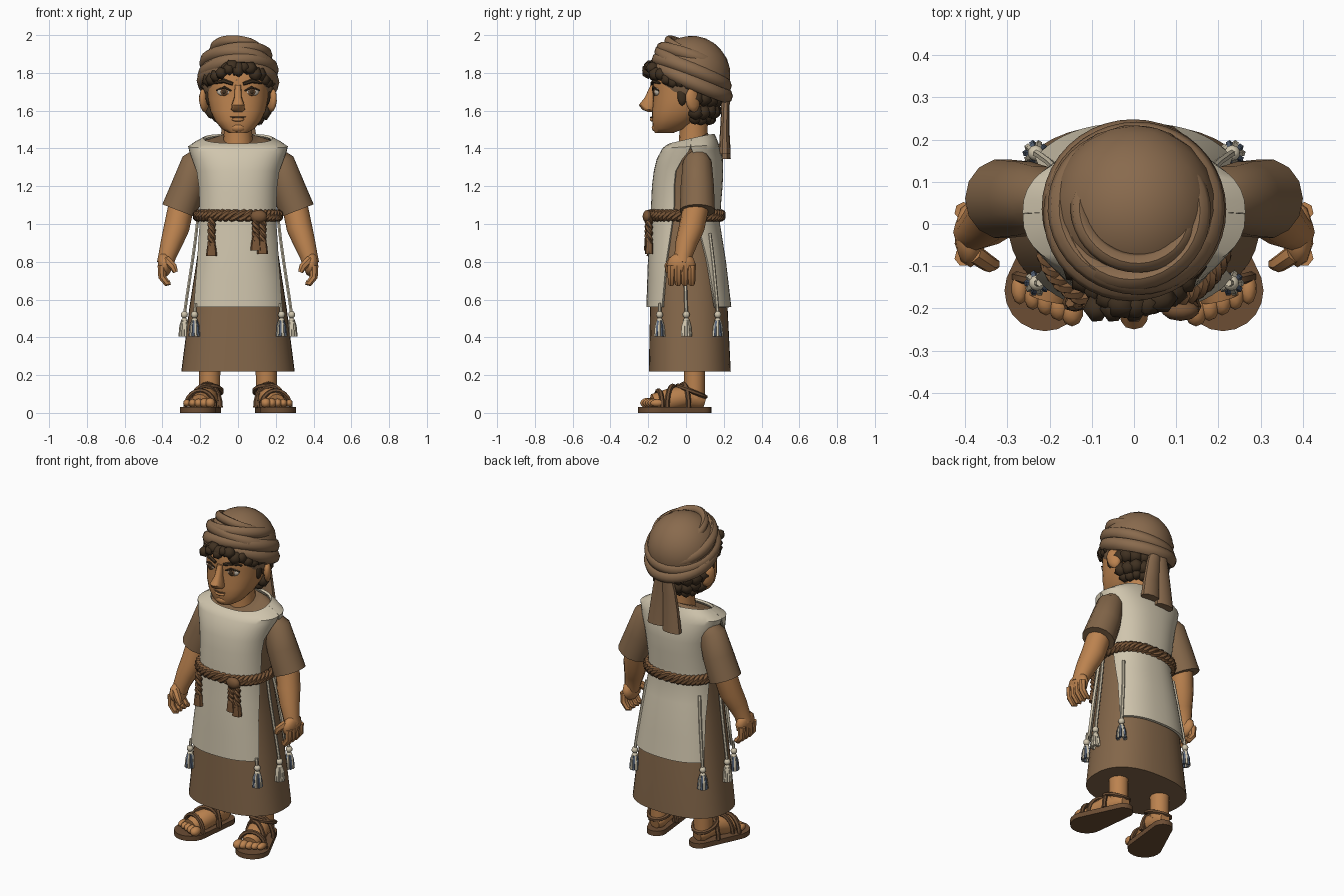
import bpy, bmesh, random
from math import sin, cos, pi, radians
from mathutils import Vector, Matrix, Euler
from mathutils.geometry import convex_hull_2d

random.seed(4)
cube = bpy.data.objects.get("Cube")
if cube:
    bpy.data.objects.remove(cube, do_unlink=True)


def material(name, *rgb):
    mat = bpy.data.materials.new(name)
    mat.use_nodes = True
    mat.diffuse_color = (*rgb, 1)
    shader = next(n for n in mat.node_tree.nodes if n.type == 'BSDF_PRINCIPLED')
    shader.inputs["Base Color"].default_value = (*rgb, 1)
    return mat


brown = material("brown tunic cloth", .23, .135, .068)
wrapcloth = material("brown head cloth", .25, .145, .075)
skin_tone = material("tan skin", .5, .225, .078)
cream = material("cream linen", .63, .56, .42)
dark = material("dark brown hair", .05, .03, .015)
ropecol = material("brown rope", .19, .092, .038)
leather = material("sandal leather", .15, .075, .034)
blue = material("blue thread", .1, .135, .2)
white = material("eye white", .6, .52, .42)
Z = Vector((0, 0, 1))


def finish(bm, name, mat, thickness=0, sharp=45):
    bmesh.ops.recalc_face_normals(bm, faces=bm.faces)
    for f in bm.faces:
        f.smooth = True
    for e in bm.edges:
        e.smooth = len(e.link_faces) == 2 and e.calc_face_angle(0) < radians(sharp)
    mesh = bpy.data.meshes.new(name)
    bm.to_mesh(mesh)
    bm.free()
    mesh.materials.append(mat)
    ob = bpy.data.objects.new(name, mesh)
    bpy.context.scene.collection.objects.link(ob)
    if thickness:
        mod = ob.modifiers.new("thickness", 'SOLIDIFY')
        mod.thickness, mod.offset = thickness, 0
    return ob


def skin(bm, rows, around=True, loop=False):
    vs = [[bm.verts.new(p) for p in row] for row in rows]
    n = len(vs[0])
    for i in range(len(vs) if loop else len(vs) - 1):
        a, b = vs[i], vs[(i + 1) % len(vs)]
        for j in range(n if around else n - 1):
            k = (j + 1) % n
            bm.faces.new((a[j], a[k], b[k], b[j]))
    if around and not loop:
        bm.faces.new(vs[0])
        bm.faces.new(vs[-1])


def oval(cx, cy, z, rx, ry, a, tilt=0):
    # a = 0 is the front, a = 90 degrees is the left side
    s, c = sin(a), cos(a)
    s, c = (abs(v) ** .83 * (1 if v > 0 else -1) for v in (s, c))
    return Vector((cx + rx * s, cy - ry * c, z - tilt * c))


def loft(bm, rings, n=24):
    skin(bm, [[oval(*r[:5], 2 * pi * i / n, *r[5:]) for i in range(n)] for r in rings])


def tube(bm, pts, n=8, loop=False, flat=(1, 1)):
    rows, m, u = [], len(pts), None
    for i, p in enumerate(pts):
        nxt = pts[(i + 1) % m] if loop else pts[min(i + 1, m - 1)]
        prv = pts[i - 1] if loop else pts[max(i - 1, 0)]
        d = (Vector(nxt[:3]) - Vector(prv[:3])).normalized()
        if loop or u is None:
            u = Z if loop or abs(d.z) < .8 else Vector((0, 1, 0))
        u = (u - d * u.dot(d)).normalized()
        v = d.cross(u)
        rows.append([Vector(p[:3]) + p[3] * (u * flat[0] * cos(t) + v * flat[1] * sin(t))
                     for t in (2 * pi * j / n for j in range(n))])
    skin(bm, rows, loop=loop)


def blob(bm, loc, scale, rot=(0, 0, 0), detail=2):
    m = Matrix.Translation(loc) @ Euler(rot).to_matrix().to_4x4() @ Matrix.Diagonal((*scale, 1))
    bmesh.ops.create_icosphere(bm, subdivisions=detail, radius=1, matrix=m)


def make(name, mat, build, *args, **kw):
    bm = bmesh.new()
    build(bm, *args, **kw)
    return finish(bm, name, mat)


# Tunic body: centre x, centre y, height, half width, half depth, neckline slope
BODY = [(0, .02, .22, .3, .217, 0), (0, .015, .56, .257, .205, 0), (0, .005, .8, .22, .187, 0),
        (0, -.005, 1, .192, .165, 0), (0, 0, 1.1, .19, .165, 0), (0, .01, 1.25, .2, .168, 0),
        (0, .02, 1.34, .225, .155, 0), (0, .025, 1.4, .245, .13, .01),
        (0, .03, 1.435, .18, .105, .025), (0, .03, 1.445, .115, .085, .035)]
make("tunic", brown, loft, BODY, 40)


def on_body(z, a, off):
    lo, hi = next((p, q) for p, q in zip(BODY, BODY[1:]) if z <= q[2])
    t = (z - lo[2]) / (hi[2] - lo[2])
    cx, cy, h, rx, ry, tilt = (p + (q - p) * t for p, q in zip(lo, hi))
    return oval(cx, cy, z + off * max(0, z - 1.3) * 6, rx + off, ry + off, a, tilt)


# Cream over-garment: a front and a back panel meeting on the shoulders
SPREAD = [(.56, 55), (.7, 59), (.8, 62), (.9, 67), (1, 72), (1.1, 74), (1.2, 72), (1.28, 72),
          (1.34, 80), (1.38, 88), (1.4, 90), (1.42, 90), (1.437, 90)]
for name, turn in (("front_panel", 0), ("back_panel", pi)):
    bm = bmesh.new()
    skin(bm, [[on_body(z, turn + radians(w) * k / 10, .013) for k in range(-10, 11)]
              for z, w in SPREAD], around=False)
    finish(bm, name, cream, thickness=.014)

# Braided belt
bm = bmesh.new()
for k in range(3):
    strand = []
    for i in range(120):
        a = 2 * pi * i / 120
        w = 15 * a + k * 2 * pi / 3
        strand.append((*on_body(1.045 + .019 * sin(w), a, .024 + .011 * cos(w)), .015))
    tube(bm, strand, 6, loop=True)
finish(bm, "braided_belt", ropecol)

# Hanging belt ends
for name, x, y, top, bottom in (("right", -.14, -.186, 1.03, .83), ("middle", .095, -.2, 1.03, .86),
                                ("left", .13, -.195, 1.03, .84)):
    bm = bmesh.new()
    for k in (0, pi):
        tube(bm, [(x + .011 * cos(i + k), y + .008 * sin(i + k), top + (bottom + .05 - top) * i / 14, .013)
                  for i in range(15)], 6)
    loft(bm, [(x, y, bottom + .07, .018, .018), (x, y, bottom + .05, .024, .02),
              (x, y, bottom, .03, .022)], 8)
    finish(bm, name + "_belt_end", ropecol)
make("belt_knot", ropecol, blob, (.11, -.205, 1.04), (.045, .025, .035))

# Corded tassels around the skirt
for side, s in (("left", 1), ("right", -1)):
    for place, deg, top, second in (("front", 51, .58, blue), ("side", 88, 1.02, cream), ("back", 128, .95, blue)):
        cord, threads, colour = bmesh.new(), bmesh.new(), bmesh.new()
        path = [on_body(top + (.52 - top) * i / 5, s * radians(deg), .022) for i in range(6)]
        tube(cord, [(*p, .009) for p in path], 6)
        x, y, z = path[-1]
        blob(cord, (x, y, z), (.019, .019, .02))
        blob(cord, (x, y, z - .03), (.017, .017, .014))
        for i in range(10):
            c, d = cos(i * pi / 5), sin(i * pi / 5)
            tube(colour if i % 2 else threads,
                 [(x + r * c, y + r * d, z - h, .009) for r, h in ((.008, .03), (.018, .06), (.023, .115))], 5)
        prefix = f"{side}_{place}_"
        finish(cord, prefix + "cord", cream)
        finish(threads, prefix + "tassel", cream)
        finish(colour, prefix + "tassel_threads", second)

# Head, neck, nose and mouth
make("neck", skin_tone, tube, [(0, .04, 1.4, .08), (0, .04, 1.5, .074), (0, .04, 1.6, .08)], 16)
make("head", skin_tone, loft,
     [(0, -.115, 1.483, .05, .05), (0, -.09, 1.505, .088, .083), (0, -.06, 1.55, .124, .12),
      (0, -.03, 1.6, .147, .15), (0, 0, 1.66, .16, .175), (0, .01, 1.72, .165, .185),
      (0, .02, 1.8, .168, .2), (0, .025, 1.88, .15, .165), (0, .025, 1.94, .08, .09)], 28)
make("nose", skin_tone, loft,
     [(0, -.172, 1.735, .016, .016), (0, -.188, 1.67, .02, .03), (0, -.205, 1.63, .035, .045),
      (0, -.195, 1.605, .036, .036), (0, -.18, 1.593, .022, .02)], 12)
make("chin", skin_tone, blob, (0, -.15, 1.51), (.045, .032, .027))
make("lower_lip", skin_tone, blob, (0, -.178, 1.553), (.034, .014, .011))
make("mouth_line", leather, tube, [(-.042, -.174, 1.566, .003), (0, -.186, 1.564, .005),
                                   (.042, -.174, 1.566, .003)], 6)

for side, s in (("left", 1), ("right", -1)):
    # Eyes, brows and ears
    make(side + "_eye", white, blob, (s * .075, -.155, 1.7), (.037, .016, .023), (0, 0, s * .25), 3)
    make(side + "_iris", leather, blob, (s * .073, -.166, 1.7), (.021, .009, .022), (0, 0, s * .2))
    make(side + "_pupil", dark, blob, (s * .072, -.172, 1.7), (.011, .006, .012))
    make(side + "_lash", dark, tube, [(s * .036, -.175, 1.705, .004), (s * .072, -.174, 1.724, .007),
                                      (s * .115, -.145, 1.706, .004)], 6)
    make(side + "_brow", dark, tube, [(s * .028, -.181, 1.742, .009), (s * .075, -.17, 1.758, .012),
                                      (s * .125, -.137, 1.745, .005)], 6)
    make(side + "_ear", skin_tone, blob, (s * .178, .035, 1.655), (.022, .042, .066), (.2, 0, s * .5))
    make(side + "_ear_hollow", leather, blob, (s * .19, .022, 1.66), (.012, .02, .034), (.2, 0, s * .5))

# Curly hair: fringe, sideburns and nape
bm = bmesh.new()
for i in range(19):
    a = radians(-99 + 11 * i)
    size = random.uniform(.028, .042)
    blob(bm, (.165 * sin(a), .02 - .212 * cos(a), 1.83 - .085 * sin(a) ** 2 + random.uniform(-.012, .01)),
         (size, size, size * 1.1), (i, i, i), 1)
for x, z in ((-.09, 1.8), (-.05, 1.82), (0, 1.81)):
    blob(bm, (x, -.2, z), (.034, .036, .032), (x, z, 0), 1)
for s in (1, -1):
    blob(bm, (s * .155, -.02, 1.69), (.018, .028, .065))
for z, r, size in ((1.66, .145, .05), (1.6, .135, .045), (1.56, .11, .036)):
    for i in range(9):
        a = radians(98 + 20.5 * i)
        blob(bm, (r * sin(a), .035 - r * .85 * cos(a), z + random.uniform(-.01, .01)), (size,) * 3, (i, z, i), 1)
blob(bm, (0, .06, 1.63), (.135, .1, .09))
finish(bm, "curly_hair", dark, sharp=60)

# Wrapped head cloth: a dome and overlapping folds
make("head_cloth_dome", wrapcloth, blob, (0, .028, 1.79), (.2, .208, .207), (-.38, 0, 0), 3)
FOLDS = [(.035, 1.755, .188, .198, -.4, .03, .031), (.03, 1.8, .186, .195, -.36, -.1, .03),
         (.03, 1.835, .178, .186, -.42, .12, .028), (.025, 1.878, .157, .165, -.32, -.1, .026),
         (.03, 1.91, .13, .137, -.45, .14, .022)]
for k, (cy, z, rx, ry, pitch, roll, r) in enumerate(FOLDS):
    turn = Euler((pitch, roll, 0)).to_matrix()
    ring = [Vector((0, cy, z)) + turn @ Vector((rx * cos(i * pi / 20), ry * sin(i * pi / 20), 0)) for i in range(40)]
    make(f"head_cloth_fold_{k + 1}", wrapcloth, tube, [(*p, r) for p in ring], 8, True, (1.25, 1))
for name, x, end in (("left", .045, 1.37), ("right", -.04, 1.345)):
    make(name + "_head_cloth_tail", wrapcloth, loft,
         [(x * .4, .21, 1.7, .03, .025), (x * .7, .208, 1.6, .045, .022),
          (x, .205, 1.48, .052, .026), (x * 1.2, .205, end, .06, .032)], 10)

for side, s in (("left", 1), ("right", -1)):
    def limb(name, mat, pts, n=12, **kw):
        return make(f"{side}_{name}", mat, tube, [(s * x, *rest) for x, *rest in pts], n, **kw)

    # Sleeve, arm and hand
    limb("sleeve", brown, [(.19, .06, 1.36, .055), (.222, .06, 1.325, .078), (.262, .06, 1.2, .09),
                           (.312, .06, 1.07, .095)], 14)
    limb("arm", skin_tone, [(.3, .055, 1.1, .068), (.325, .03, .98, .068), (.352, .002, .9, .058),
                            (.375, -.015, .83, .047), (.385, -.02, .79, .045)])
    bm = bmesh.new()
    blob(bm, (s * .388, -.025, .785), (.038, .078, .065), (0, s * .1, 0))
    for i in range(4):
        y = -.078 + .036 * i
        tube(bm, [(s * .404, y, .78, .022), (s * .402, y, .72, .021), (s * .375, y, .685, .018),
                  (s * .358, y, .69, .012)], 7)
    tube(bm, [(s * .38, -.07, .81, .024), (s * .343, -.095, .775, .021), (s * .33, -.095, .745, .014)], 7)
    finish(bm, side + "_hand", skin_tone)

    # Leg, foot and toes
    limb("leg", skin_tone, [(.15, .045, .4, .062), (.15, .045, .2, .056), (.15, .045, .07, .054)])
    limb("foot", skin_tone, [(.145, .1, .06, .03), (.147, .07, .068, .05), (.16, -.02, .085, .06),
                             (.185, -.1, .065, .06), (.203, -.175, .05, .05)])
    bm = bmesh.new()
    for i in range(5):
        size = .028 - .002 * i
        blob(bm, (s * (.147 + .031 * i), -.205 + .013 * i, .052), (size, .038, size))
    finish(bm, side + "_toes", skin_tone)

    # Sandal sole and straps
    spots = [(s * (x + r * cos(i * pi / 10)), y + r * sin(i * pi / 10))
             for x, y, r in ((.145, .078, .056), (.211, -.158, .096)) for i in range(20)]
    outline = [spots[i] for i in convex_hull_2d([Vector(p) for p in spots])]
    make(side + "_sandal_sole", leather, skin, [[(x, y, z) for x, y in outline] for z in (0, .03)])
    for name, x, y, w, h, slant in (("toe", .2, -.145, .078, .09, .02), ("instep", .178, -.07, .074, .115, -.03),
                                    ("upper", .163, -.015, .07, .125, .03)):
        limb(name + "_strap", leather,
             [(x + w * cos(t), y + slant * cos(t), .028 + h * sin(t), .013) for t in (pi * i / 10 for i in range(11))], 6)
    limb("heel_strap", leather, [(.152 + .066 * sin(t), .03 - .073 * cos(t), .115 + .03 * cos(t), .012)
                                 for t in (pi * i / 10 for i in range(20))], 6, loop=True)
